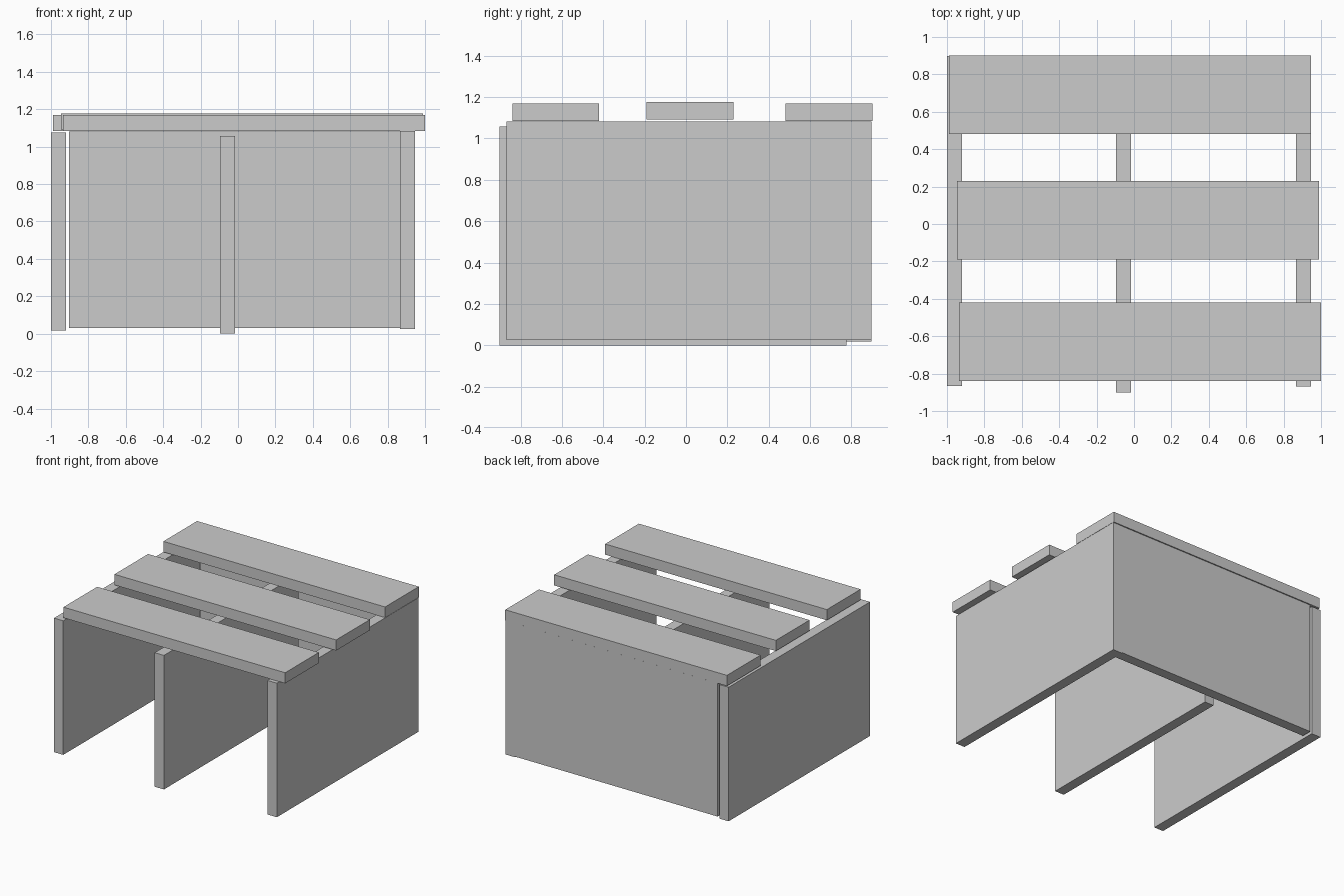
import bpy
import bmesh
from mathutils import Vector

if "Cube" in bpy.data.objects:
    bpy.data.objects.remove(bpy.data.objects["Cube"])


def board(name, x, y, z):
    """Rectangular board spanning the given x, y and z ranges."""
    bm = bmesh.new()
    bmesh.ops.create_cube(bm, size=1)
    size = Vector((x[1] - x[0], y[1] - y[0], z[1] - z[0]))
    bmesh.ops.scale(bm, vec=size, verts=bm.verts)
    mesh = bpy.data.meshes.new(name)
    bm.to_mesh(mesh)
    bm.free()
    obj = bpy.data.objects.new(name, mesh)
    obj.location = (sum(x) / 2, sum(y) / 2, sum(z) / 2)
    bpy.context.collection.objects.link(obj)
    return obj


T = 0.081   # upright thickness
H = 1.058   # upright height

# Upright panels: left x, y range, bottom z
for name, x, y, z in [
    ("left_panel", -1.0, (-0.867, 0.897), 0.018),
    ("middle_panel", -0.096, (-0.902, 0.777), 0.0),
    ("right_panel", 0.866, (-0.868, 0.897), 0.025),
]:
    board(name, (x, x + T), y, (z, z + H))

# Back panel closing the space between the side panels
board("back_panel", (-0.904, 0.866), (0.897 - T, 0.897), (0.03, 0.03 + 1.052))

# Top slats, slightly misaligned: left x, front y, bottom z
for name, x, y, z in [
    ("front_slat", -0.936, -0.84, 1.085),
    ("middle_slat", -0.946, -0.19, 1.093),
    ("back_slat", -0.989, 0.482, 1.085),
]:
    board(name, (x, x + 1.936), (y, y + 0.42), (z, z + 0.084))
